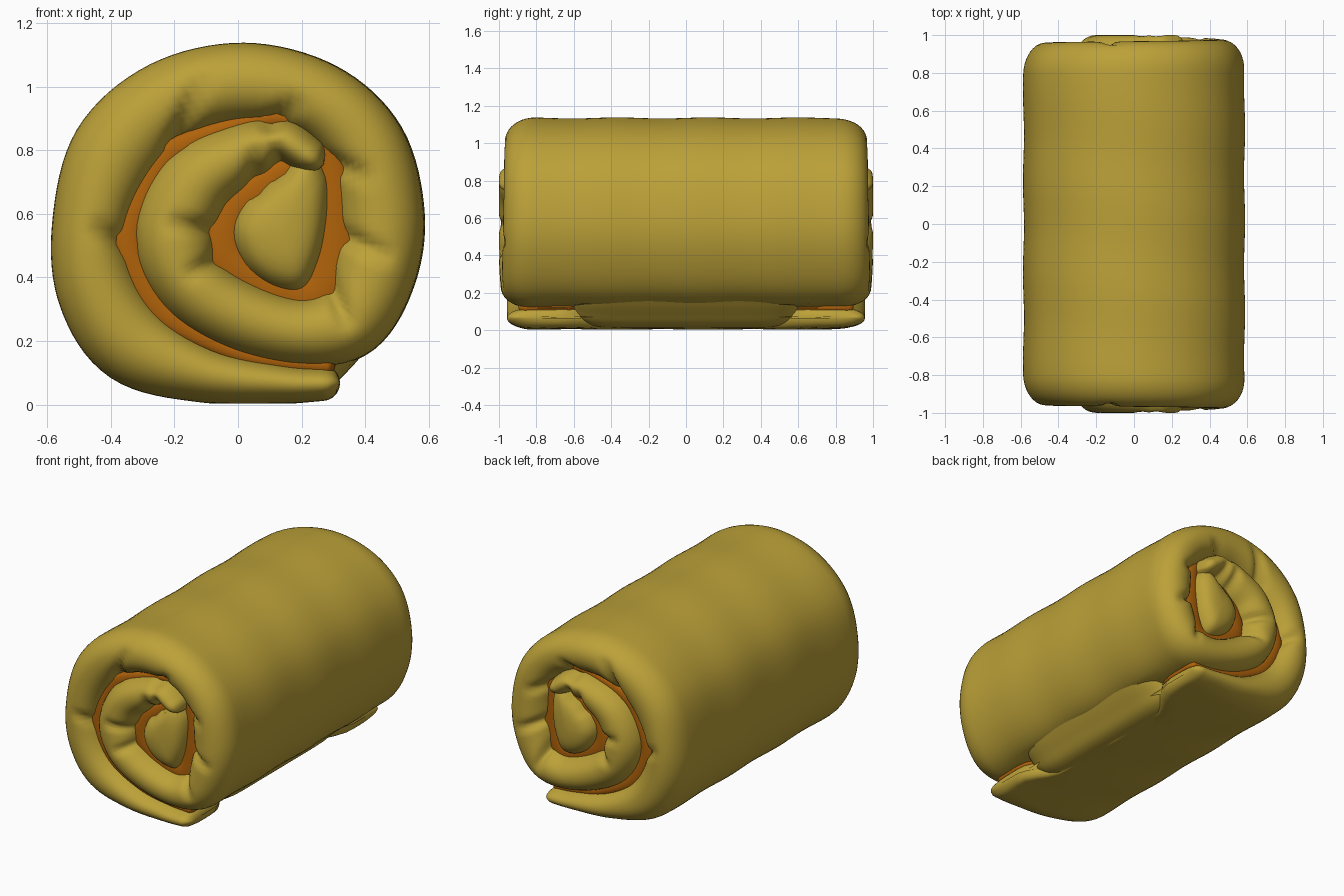
import bpy, bmesh, math
from mathutils import Vector

if "Cube" in bpy.data.objects:
    bpy.data.objects.remove(bpy.data.objects["Cube"])


def material(name, rgb):
    m = bpy.data.materials.new(name)
    m.diffuse_color = (*rgb, 1)
    m.use_nodes = True
    m.node_tree.nodes["Principled BSDF"].inputs["Base Color"].default_value = m.diffuse_color
    return m


OLIVE = material("olive fabric", (0.50, 0.355, 0.040))
ORANGE = material("orange lining", (0.43, 0.122, 0.003))

# fabric creases on the roll ends: x1, z1, x2, z2 (in front-view coordinates)
CREASES = [(-.2, .82, -.12, 1.02), (.1, .88, .18, .95), (.29, .76, .4, .72),
           (.31, .54, .46, .47), (.28, .4, .34, .26), (-.35, .5, -.44, .55),
           (.05, .68, .05, .79), (.13, .74, .12, .81), (-.05, .54, -.2, .57),
           (-.05, .46, -.14, .42)]


def smooth_path(pts, steps, closed=False):
    """Catmull-Rom through points of any dimension."""
    n, out = len(pts), []
    for i in range(n if closed else n - 1):
        q = [pts[(i + k) % n if closed else min(max(i + k, 0), n - 1)] for k in (-1, 0, 1, 2)]
        for s in range(steps):
            t = s / steps
            out.append(tuple(.5 * (2 * b + (c - a) * t + (2 * a - 5 * b + 4 * c - d) * t * t
                                   + (3 * b - a - 3 * c + d) * t ** 3) for a, b, c, d in zip(*q)))
    if not closed:
        out.append(tuple(pts[-1]))
    return out


def finish(name, bm, mat, crease=True, flap=True):
    for v in bm.verts:
        if crease and abs(v.co.y) > .8:
            p = Vector((v.co.x, v.co.z))
            push = 0
            for x1, z1, x2, z2 in CREASES:
                a, d = Vector((x1, z1)), Vector((x2 - x1, z2 - z1))
                t = min(max((p - a).dot(d) / d.length_squared, 0), 1)
                r = (p - a - d * t).length
                push = max(push, .06 * (1 - .7 * t) * math.exp(-(r / .025) ** 2))
            v.co.y -= math.copysign(push, v.co.y)
        # the middle of the loose flap is drawn back under the roll
        if flap and v.co.z < .155 and .08 < v.co.x < .34:
            k = min(max((.68 - abs(v.co.y)) / .25, 0), 1)
            v.co.x -= .45 * k * k * (3 - 2 * k) * (v.co.x - .08)
        v.co.z = max(v.co.z, .004)
    bmesh.ops.recalc_face_normals(bm, faces=bm.faces)
    me = bpy.data.meshes.new(name)
    bm.to_mesh(me)
    bm.free()
    me.materials.append(mat)
    me.polygons.foreach_set("use_smooth", [True] * len(me.polygons))
    ob = bpy.data.objects.new(name, me)
    bpy.context.collection.objects.link(ob)


def skin(bm, rings):
    vs = [[bm.verts.new(p) for p in r] for r in rings]
    for a, b in zip(vs, vs[1:]):
        for i in range(len(a)):
            j = (i + 1) % len(a)
            bm.faces.new((a[i], a[j], b[j], b[i]))
    bm.faces.new(vs[0])
    bm.faces.new(vs[-1])


def ribbon(name, pts, mat, length, grow=0, r=.14, steps=8, p=1, crease=True):
    """Padded sheet along an x, z, half-thickness path, with rounded edges all round."""
    path = smooth_path(pts, steps)
    st = []
    for i, (x, z, h) in enumerate(path):
        a, b = path[max(i - 1, 0)], path[min(i + 1, len(path) - 1)]
        d = Vector((b[0] - a[0], b[1] - a[1])).normalized()
        ln = min(length + grow * (i / len(path)) ** 2, 1)
        st.append((Vector((x, z)), d, h, ln))

    def tip(s, sign):
        c, d, h, ln = s
        return [(c + d * sign * h * math.sin(w), d, h * math.cos(w), ln - .06 * (1 - math.cos(w)))
                for w in (.3, .6, .9, 1.2, 1.5)]
    st = tip(st[0], -1)[::-1] + st + tip(st[-1], 1)
    n = 10
    arc = [(math.sin(w) if abs(w) > 1e-6 else 0, max(math.cos(w), 0))
           for w in (-math.pi / 2 + math.pi * k / (2 * n) for k in range(2 * n + 1))]
    arc = [(math.copysign(abs(s) ** p, s), c ** p) for s, c in arc]
    rings = []
    for c, d, h, ln in st:
        nor = Vector((-d.y, d.x))
        flat = ln - r
        prof = [(s * h, flat + r * e) for s, e in arc]
        prof += [(h, flat * (1 - k / 12)) for k in range(1, 24)]
        prof += [(s * h, -flat - r * e) for s, e in reversed(arc)]
        prof += [(-h, -flat * (1 - k / 12)) for k in range(1, 24)]
        ring = []
        for o, y in prof:
            soft = o + .003 * math.sin(y * 13 + c.x * 3)     # gentle fabric waviness
            q = c + nor * (soft if h > .05 else o)
            ring.append((q.x, y, q.y))
        rings.append(ring)
    bm = bmesh.new()
    skin(bm, rings)
    finish(name, bm, mat, crease)


def lump(name, pts, centre, ends, mat):
    """Closed outline in x, z run along y, shrinking to a dome at both ends."""
    cx, cz = centre
    outline = smooth_path(pts, 5, True)
    levels = [(s, -y) for s, y in ends] + [(s, y) for s, y in reversed(ends)]
    bm = bmesh.new()
    skin(bm, [[(cx + (x - cx) * s, y, cz + (z - cz) * s) for x, z in outline] for s, y in levels])
    finish(name, bm, mat, True, False)


# padded sheet: from the loose flap underneath, once round and into the middle
ribbon("rolled_sheet", [
    (.265, .068, .056), (.14, .07, .065), (-.1, .098, .09), (-.32, .19, .13), (-.435, .355, .13),
    (-.462, .56, .12), (-.385, .79, .14), (-.215, .95, .132), (.02, 1.008, .127),
    (.25, .955, .122), (.4, .81, .128), (.447, .6, .137), (.425, .42, .135),
    (.345, .27, .125), (.2, .232, .108), (.01, .28, .112), (-.145, .38, .115),
    (-.2, .53, .127), (-.135, .69, .122), (-.0, .78, .1), (.13, .825, .075), (.215, .785, .062)],
    OLIVE, .957, .075, .17, 8, .95)

# lining seen at the bottom of the spiral groove
ribbon("groove_lining", [
    (.28, .123, .026), (.12, .14, .03), (-.03, .175, .03), (-.22, .28, .04), (-.31, .4, .045),
    (-.345, .52, .045), (-.3, .65, .045), (-.21, .79, .04), (0, .875, .03),
    (.15, .9, .03), (.25, .84, .035), (.295, .74, .045), (.3, .58, .06),
    (.29, .42, .07), (.23, .345, .06), (.13, .36, .06), (.03, .41, .06), (-.035, .48, .06),
    (-.02, .59, .055), (.06, .67, .05), (.16, .74, .04)],
    ORANGE, .895, 0, .02, 5, 1, False)

# middle stretch where the flap is pressed against the roll
lump("flap_join", [(.1, .03), (.19, .012), (.265, .03), (.325, .085), (.385, .15), (.445, .24),
                   (.3, .26), (.15, .2)], (.24, .13),
     [(.3, .6), (.55, .58), (.75, .55), (.9, .5), (.98, .43), (1, .35)], OLIVE)

# heart-shaped core of the roll with domed ends
lump("roll_core", [(.22, .79), (.275, .72), (.278, .58), (.25, .45), (.2, .365), (.11, .375),
                   (.025, .44), (-.015, .54), (.02, .63), (.1, .7)], (.14, .54),
     [(.05, .975), (.3, .973), (.5, .968), (.67, .959), (.8, .945), (.9, .925), (.98, .9),
      (1.08, .83)], OLIVE)
